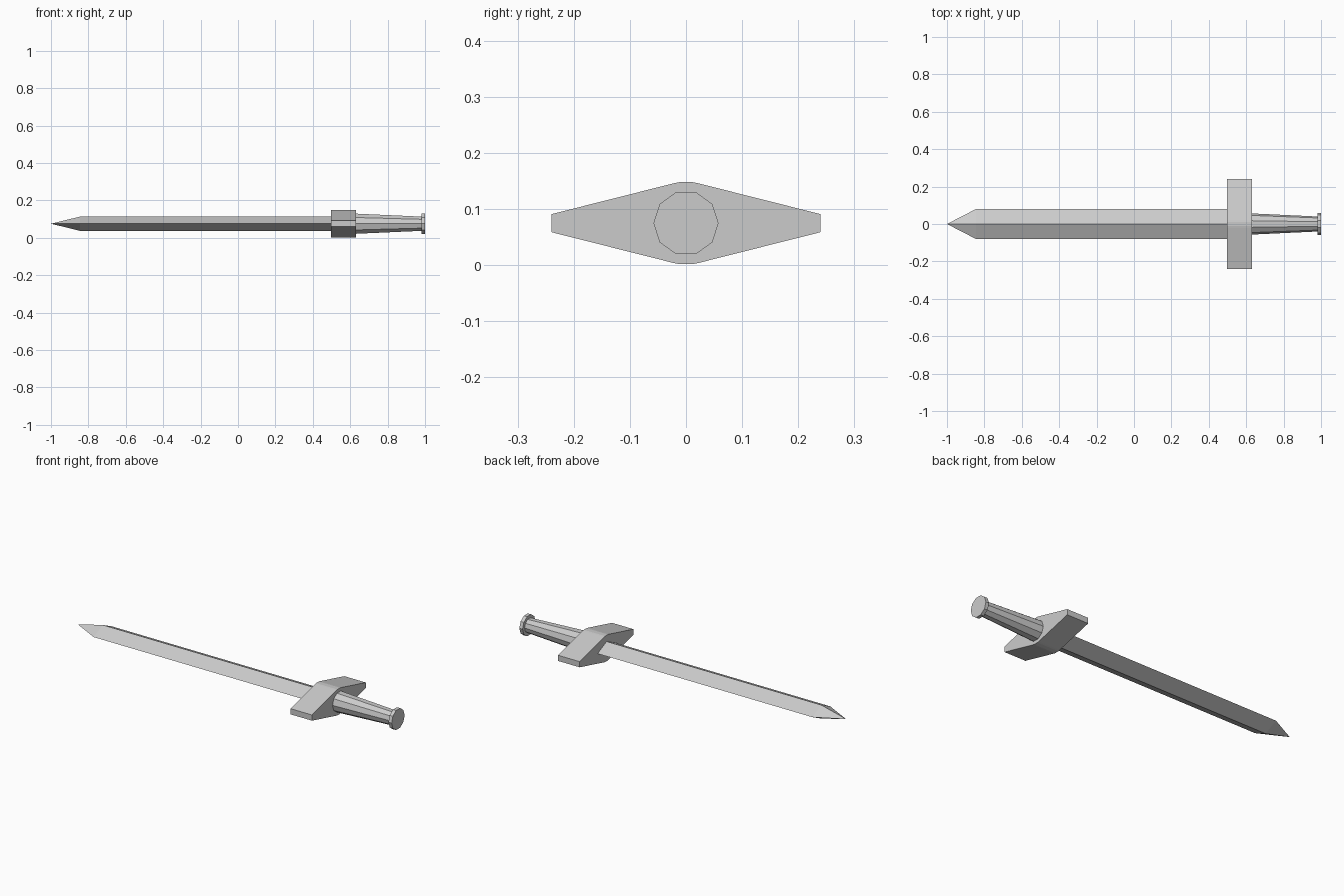
import bpy
from math import cos, sin, pi

if "Cube" in bpy.data.objects:
    bpy.data.objects.remove(bpy.data.objects["Cube"])

ZC = 0.075  # height of the sword's long axis


def loft(name, sections):
    """Skin matching (y, z) loops placed along x; a one-point loop makes a tip."""
    verts, faces, rings = [], [], []
    for x, loop in sections:
        rings.append(list(range(len(verts), len(verts) + len(loop))))
        verts += [(x, y, ZC + z) for y, z in loop]
    for a, b in zip(rings, rings[1:]):
        n = max(len(a), len(b))
        for i in range(n):
            j = (i + 1) % n
            if len(a) == 1:
                faces.append((a[0], b[j], b[i]))
            else:
                faces.append((a[i], a[j], b[j], b[i]))
    if len(rings[0]) > 2:
        faces.append(rings[0][::-1])
    faces.append(rings[-1])
    mesh = bpy.data.meshes.new(name)
    mesh.from_pydata(verts, [], faces)
    obj = bpy.data.objects.new(name, mesh)
    bpy.context.collection.objects.link(obj)
    # consistent outward normals
    bpy.context.view_layer.objects.active = obj
    obj.select_set(True)
    bpy.ops.object.mode_set(mode='EDIT')
    bpy.ops.mesh.select_all(action='SELECT')
    bpy.ops.mesh.normals_make_consistent(inside=False)
    bpy.ops.object.mode_set(mode='OBJECT')
    obj.select_set(False)
    return obj


def ring(r, n=10):
    return [(r * cos(2 * pi * i / n), r * sin(2 * pi * i / n)) for i in range(n)]


# blade: diamond section with a pointed tip
diamond = [(0.08, 0), (0, 0.038), (-0.08, 0), (0, -0.038)]
loft("blade", [(-1.0, [(0, 0)]), (-0.845, diamond), (0.51, diamond)])

# crossguard: tapered bar, softened at the middle
quarter = [(0.24, 0.016), (0.022, 0.071), (0.012, 0.073)]
upper = quarter + [(-y, z) for y, z in reversed(quarter)]
guard = upper + [(-y, -z) for y, z in upper]
loft("crossguard", [(0.496, guard), (0.63, guard)])

# grip: ten-sided taper
loft("grip", [(0.62, ring(0.057)), (0.982, ring(0.040))])

# pommel: ten-sided disc
loft("pommel", [(0.98, ring(0.058)), (1.0, ring(0.058))])
